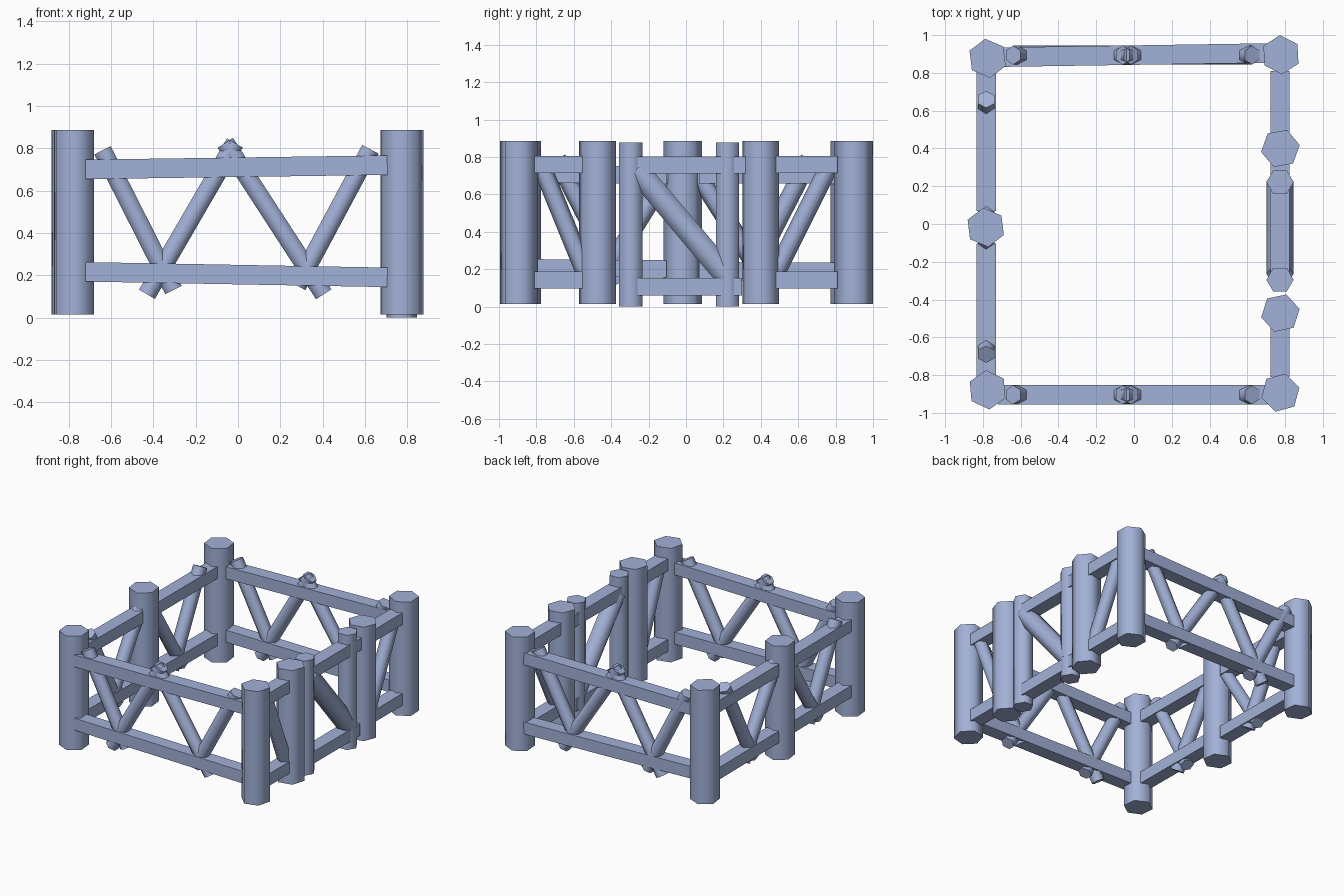
import bpy, math
from mathutils import Vector

if "Cube" in bpy.data.objects:
    bpy.data.objects.remove(bpy.data.objects["Cube"])

wood = bpy.data.materials.new("blue_grey")
wood.diffuse_color = (0.36, 0.44, 0.68, 1)
wood.use_nodes = True
wood.node_tree.nodes["Principled BSDF"].inputs["Base Color"].default_value = wood.diffuse_color


def prism(name, a, b, ring, vertex_dir):
    """Extrude a ring of (u, v) points from a to b; u runs along vertex_dir."""
    a, b = Vector(a), Vector(b)
    d = (b - a).normalized()
    u = Vector(vertex_dir)
    u = (u - d * u.dot(d)).normalized()
    v = d.cross(u)
    n = len(ring)
    verts = [p + u * s + v * t for p in (a, b) for s, t in ring]
    faces = [(i, (i + 1) % n, n + (i + 1) % n, n + i) for i in range(n)]
    faces += [tuple(reversed(range(n))), tuple(range(n, 2 * n))]
    me = bpy.data.meshes.new(name)
    me.from_pydata(verts, [], faces)
    me.materials.append(wood)
    ob = bpy.data.objects.new(name, me)
    bpy.context.collection.objects.link(ob)
    return ob


def log(name, a, b, r, vertex_dir):
    """Six-sided round timber with smooth sides and flat ends."""
    ring = [(r * math.cos(k * math.pi / 3), r * math.sin(k * math.pi / 3)) for k in range(6)]
    ob = prism(name, a, b, ring, vertex_dir)
    bpy.ops.object.select_all(action='DESELECT')
    ob.select_set(True)
    bpy.context.view_layer.objects.active = ob
    bpy.ops.object.shade_smooth_by_angle(angle=math.radians(65))


def rail(name, a, b, thick=0.103, height=0.092):
    t, h = thick / 2, height / 2
    prism(name, a, b, [(h, t), (-h, t), (-h, -t), (h, -t)], (0, 0, 1))


def post(name, x, y, angle, r=0.104, z0=0.015, z1=0.887):
    t = math.radians(angle)
    log(name, (x, y, z0), (x, y, z1), r, (math.cos(t), math.sin(t), 0))


# Main posts: corners, left middle, gate sides
for name, x, y, ang in [
        ("back_left_post", -0.775, 0.877, 97), ("back_right_post", 0.778, 0.896, 93),
        ("front_right_post", 0.775, -0.893, 75), ("front_left_post", -0.775, -0.878, 95),
        ("left_middle_post", -0.785, -0.018, 97), ("gate_back_post", 0.775, 0.4, 70),
        ("gate_front_post", 0.775, -0.472, 72)]:
    post(name, x, y, ang)

# Front and back panels: slightly crooked rails with W bracing
for side, yl, yr in [("front", -0.904, -0.904), ("back", 0.883, 0.905)]:
    rail(side + "_upper_rail", (-0.72, yl, 0.70), (0.705, yr, 0.72))
    rail(side + "_lower_rail", (-0.72, yl, 0.216), (0.705, yr, 0.19))
    y = (yl + yr) / 2
    for xt, zt, xb, zb in [(-0.64, 0.79, -0.305, 0.13), (-0.015, 0.825, -0.43, 0.11),
                           (-0.06, 0.825, 0.405, 0.11), (0.625, 0.795, 0.28, 0.15)]:
        log(side + "_brace", (xt, y, zt), (xb, y, zb), 0.05, (0, 1, 0))

# Left panels: two spans, each with V bracing
X = -0.783
for y0, y1, du, dl in [(-0.82, -0.105, 0.71, 0.208), (0.07, 0.82, 0.705, 0.195)]:
    rail("left_upper_rail", (X, y0, du), (X, y1, 0.703))
    rail("left_lower_rail", (X, y0, dl), (X, y1, dl - 0.006))
for yt, yb in [(0.66, 0.32), (0.01, 0.43), (-0.69, -0.35), (-0.05, -0.46)]:
    log("left_brace", (X, yt, 0.79), (X, yb, 0.13), 0.05, (0, 1, 0))

# Right panels: short spans beside the gate, single brace each
X = 0.773
for y0, y1, yt, yb in [(-0.81, -0.45, -0.775, -0.53), (0.81, 0.40, 0.77, 0.47)]:
    rail("right_upper_rail", (X, y0, 0.76), (X, y1, 0.76))
    rail("right_lower_rail", (X, y0, 0.143), (X, y1, 0.143))
    log("right_brace", (X, yt, 0.76), (X, yb, 0.16), 0.05, (0, 1, 0))

# Gate: two slim posts, two rails, one thick diagonal
post("gate_leaf_post", 0.773, 0.222, 0, 0.072, 0.0, 0.877)
post("gate_leaf_post", 0.773, -0.295, 0, 0.072, 0.0, 0.877)
rail("gate_upper_rail", (X, -0.29, 0.757), (X, 0.34, 0.757))
rail("gate_lower_rail", (X, -0.29, 0.107), (X, 0.30, 0.107))
log("gate_diagonal", (X, -0.265, 0.735), (X, 0.225, 0.155), 0.072, (1, 0, 0))
